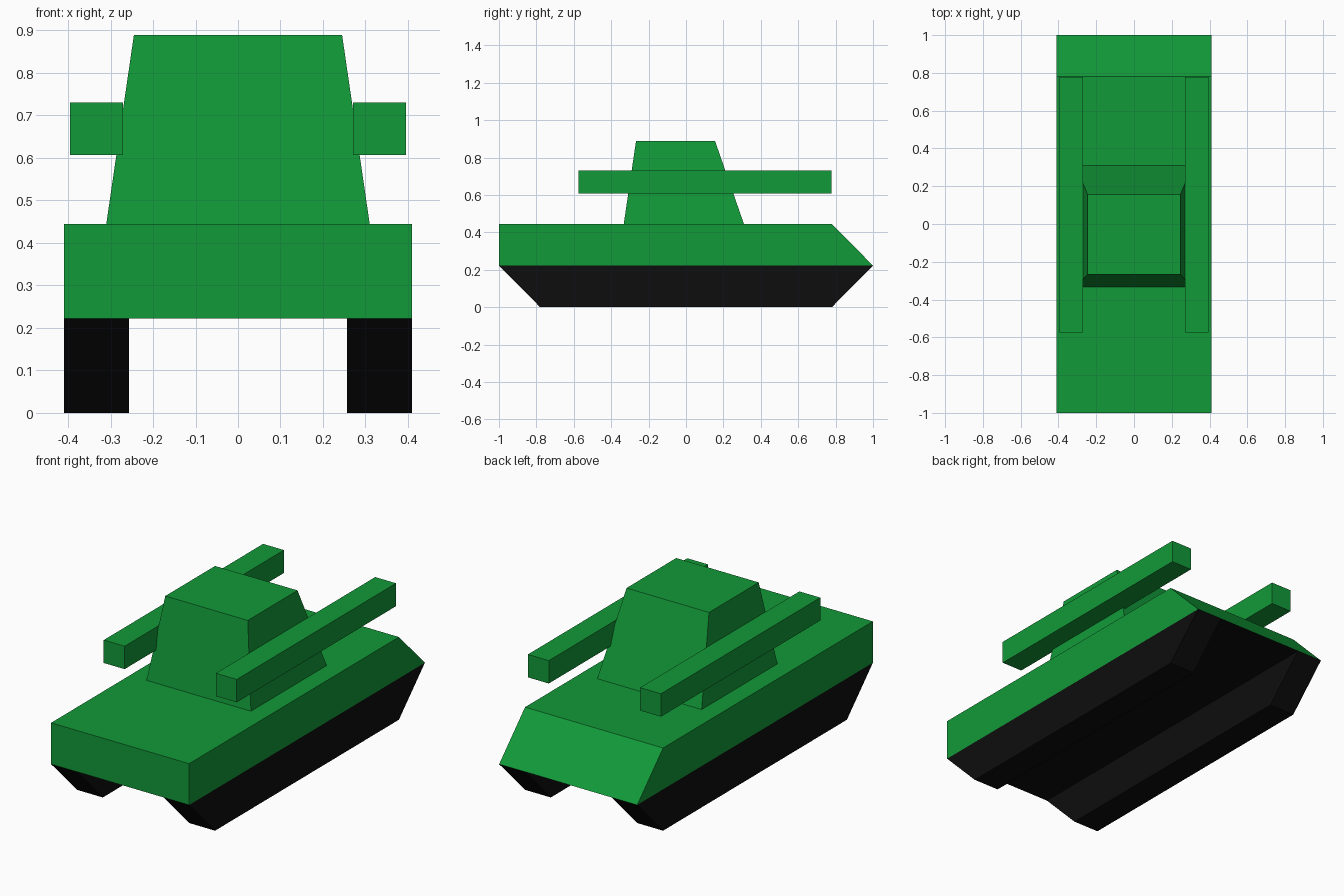
import bpy

if "Cube" in bpy.data.objects:
    bpy.data.objects.remove(bpy.data.objects["Cube"])


def material(name, color):
    m = bpy.data.materials.new(name)
    m.diffuse_color = (*color, 1)
    m.use_nodes = True
    m.node_tree.nodes["Principled BSDF"].inputs["Base Color"].default_value = m.diffuse_color
    return m


GREEN = material("green_paint", (0.006, 0.32, 0.04))
BLACK = material("black_rubber", (0.004, 0.004, 0.004))


def loft(name, ring_a, ring_b, mat):
    """Closed solid between two matching rings of points."""
    n = len(ring_a)
    faces = [tuple(range(n))[::-1], tuple(range(n, 2 * n))]
    faces += [(i, (i + 1) % n, n + (i + 1) % n, n + i) for i in range(n)]
    me = bpy.data.meshes.new(name)
    me.from_pydata(ring_a + ring_b, [], faces)
    me.materials.append(mat)
    ob = bpy.data.objects.new(name, me)
    bpy.context.collection.objects.link(ob)
    return ob


def extrude_x(name, profile, x0, x1, mat):
    """Side profile of (y, z) points, counter-clockwise, swept from x0 to x1."""
    return loft(name, [(x0, y, z) for y, z in profile],
                [(x1, y, z) for y, z in profile], mat)


def rect(x, y0, y1, z):
    return [(-x, y0, z), (x, y0, z), (x, y1, z), (-x, y1, z)]


def mirror_x(ob):
    ob.modifiers.new("mirror", 'MIRROR').use_axis[0] = True


# Hull with sloped end and black underside
hull = extrude_x("hull", [(-1, .222), (1, .222), (.78, .444), (-1, .444)],
                 -.41, .41, GREEN)
hull.data.materials.append(BLACK)
for p in hull.data.polygons:
    if p.normal.z < -.9:
        p.material_index = 1

# Tracks
mirror_x(extrude_x("track", [(-.78, 0), (.78, 0), (1, .222), (-1, .222)],
                   .257, .41, BLACK))

# Tapered turret
loft("turret", rect(.31, -.333, .31, .444), rect(.245, -.267, .155, .889), GREEN)

# Side gun barrels
mirror_x(extrude_x("gun_barrel", [(-.575, .607), (.777, .607), (.777, .73), (-.575, .73)],
                   .271, .395, GREEN))
